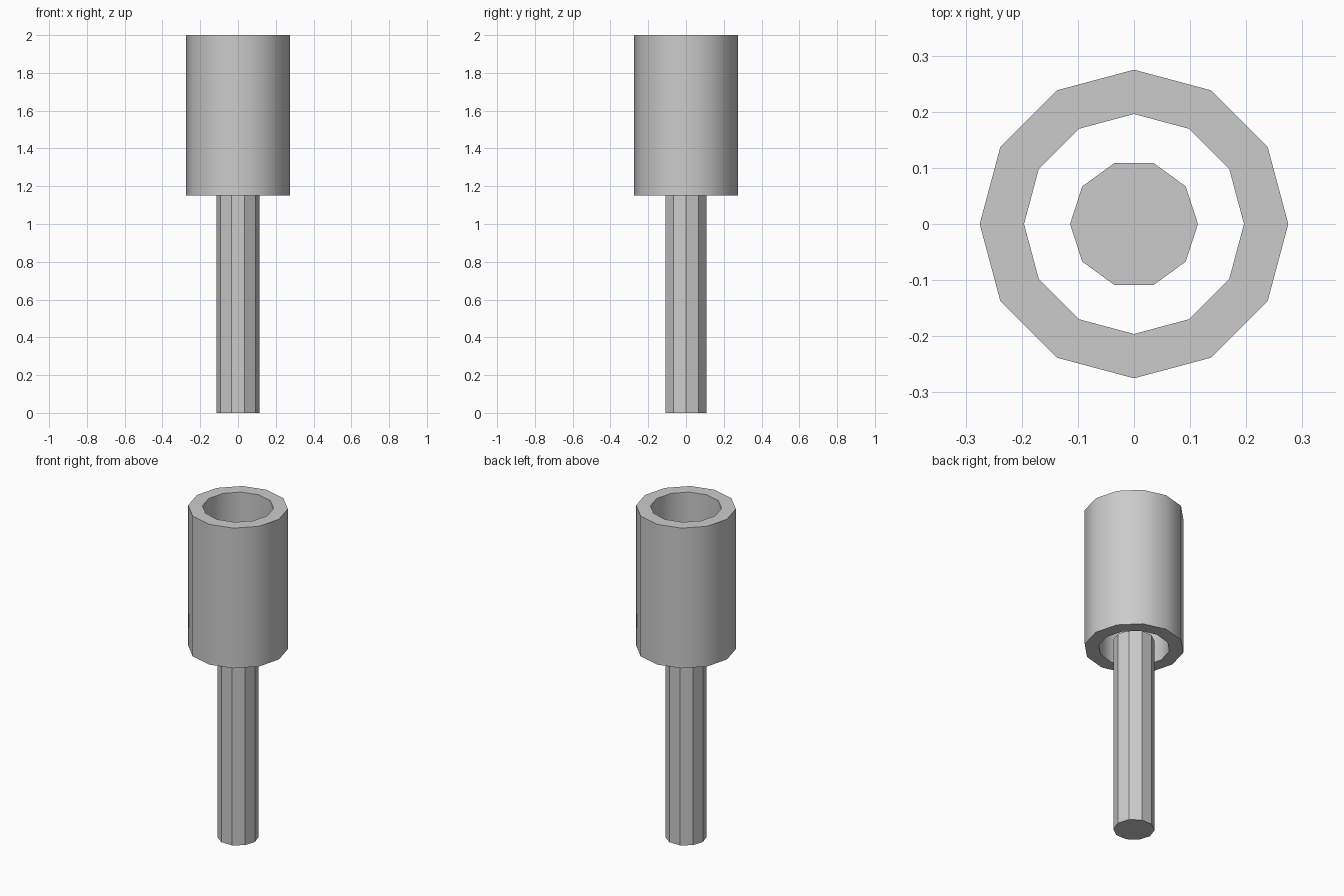
import bpy
import bmesh
import math
from mathutils import Vector

cube = bpy.data.objects.get("Cube")
if cube:
    bpy.data.objects.remove(cube, do_unlink=True)

GREY = (0.6, 0.6, 0.6, 1.0)
grey = bpy.data.materials.new("plain grey")
grey.use_nodes = True
grey.diffuse_color = GREY
grey.node_tree.nodes["Principled BSDF"].inputs["Base Color"].default_value = GREY


def ring(bm, radius, z, sides):
    """Regular polygon of vertices with one corner on +x."""
    step = math.tau / sides
    return [bm.verts.new(Vector((radius * math.cos(i * step), radius * math.sin(i * step), z)))
            for i in range(sides)]


def bridge(bm, a, b):
    for i in range(len(a)):
        j = (i + 1) % len(a)
        bm.faces.new((a[i], a[j], b[j], b[i]))


def finish(bm, name):
    bmesh.ops.recalc_face_normals(bm, faces=bm.faces)
    mesh = bpy.data.meshes.new(name)
    bm.to_mesh(mesh)
    bm.free()
    mesh.materials.append(grey)
    obj = bpy.data.objects.new(name, mesh)
    bpy.context.collection.objects.link(obj)
    bpy.ops.object.select_all(action='DESELECT')
    obj.select_set(True)
    bpy.context.view_layer.objects.active = obj
    bpy.ops.object.shade_smooth_by_angle(angle=math.radians(31))
    return obj


# Open twelve-sided sleeve: a closed loop of rings
bm = bmesh.new()
bottom, top = 1.15, 2.0
outer, inner = 0.275, 0.196
loops = [ring(bm, r, z, 12) for r, z in
         ((outer, bottom), (outer, top), (inner, top), (inner, bottom))]
for i, loop in enumerate(loops):
    bridge(bm, loop, loops[(i + 1) % len(loops)])
finish(bm, "sleeve")

# Ten-sided solid rod reaching just inside the sleeve
bm = bmesh.new()
low, high = ring(bm, 0.114, 0.0, 10), ring(bm, 0.114, 1.2, 10)
bridge(bm, low, high)
bm.faces.new(low)
bm.faces.new(high)
finish(bm, "rod")
